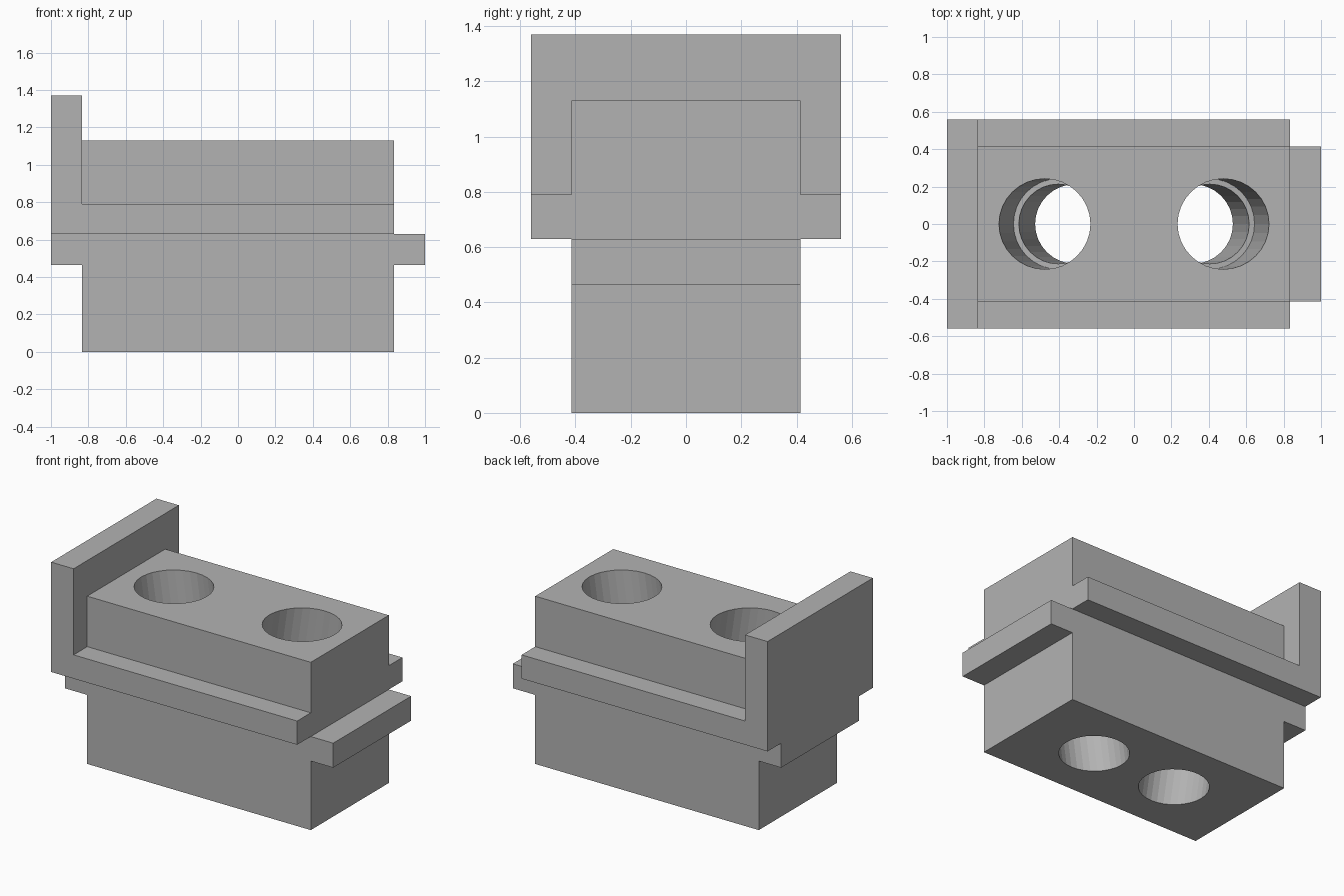
import bpy, bmesh, math
from mathutils import Matrix, Vector

if "Cube" in bpy.data.objects:
    bpy.data.objects.remove(bpy.data.objects["Cube"])

grey = bpy.data.materials.new("plain_grey")
grey.use_nodes = True
colour = (0.45, 0.45, 0.45, 1)
grey.diffuse_color = colour
grey.node_tree.nodes["Principled BSDF"].inputs["Base Color"].default_value = colour

# Shared levels and widths
X_BODY, Y_BODY, Y_FLANGE = 0.833, 0.415, 0.56
Z_TAB, Z_JOINT, Z_FLANGE, Z_TOP, Z_WALL = 0.465, 0.63, 0.79, 1.13, 1.37
TILT = math.atan(0.145)


def make_object(name, bm):
    mesh = bpy.data.meshes.new(name)
    bm.to_mesh(mesh)
    bm.free()
    mesh.materials.append(grey)
    obj = bpy.data.objects.new(name, mesh)
    bpy.context.collection.objects.link(obj)
    return obj


def box(name, x0, x1, half_y, z0, z1):
    bm = bmesh.new()
    centre = Matrix.Translation(((x0 + x1) / 2, 0, (z0 + z1) / 2))
    size = Matrix.Diagonal((x1 - x0, 2 * half_y, z1 - z0, 1))
    bmesh.ops.create_cube(bm, size=1, matrix=centre @ size)
    return make_object(name, bm)


def bore(name, side, radius, low, high):
    """Cylinder along the leaning hole axis; low and high are measured from the joint."""
    bm = bmesh.new()
    x_joint = side * 0.405
    place = (Matrix.Translation((x_joint, 0, Z_JOINT))
             @ Matrix.Rotation(side * TILT, 4, "Y")
             @ Matrix.Translation((0, 0, (low + high) / 2)))
    bmesh.ops.create_cone(bm, cap_ends=True, segments=32, radius1=radius,
                          radius2=radius, depth=high - low, matrix=place)
    return make_object(name, bm)


def combine(target, tool, operation):
    tool.hide_render = True
    mod = target.modifiers.new(tool.name, "BOOLEAN")
    mod.operation, mod.solver, mod.object = operation, "EXACT", tool
    bpy.context.view_layer.objects.active = target
    bpy.ops.object.modifier_apply(modifier=mod.name)
    bpy.data.objects.remove(tool)


# Main block with cross tongue, side flanges and end wall
body = box("slotted_block", -X_BODY, X_BODY, Y_BODY, 0, Z_TOP)
combine(body, box("tongue", -1, 1, Y_BODY, Z_TAB, Z_JOINT), "UNION")
combine(body, box("flange", -1, X_BODY, Y_FLANGE, Z_JOINT, Z_FLANGE), "UNION")
combine(body, box("end_wall", -1, -X_BODY, Y_FLANGE, Z_JOINT, Z_WALL), "UNION")

# Two leaning stepped holes, wider in the upper half
for side in (-1, 1):
    combine(body, bore("narrow_bore", side, 0.213, -1, 0.2), "DIFFERENCE")
    combine(body, bore("wide_bore", side, 0.242, 0, 1), "DIFFERENCE")

# Merge the flat faces left by the joins
bm = bmesh.new()
bm.from_mesh(body.data)
bmesh.ops.remove_doubles(bm, verts=bm.verts, dist=0.0001)
bmesh.ops.dissolve_limit(bm, angle_limit=math.radians(1), verts=bm.verts, edges=bm.edges)
for face in bm.faces:
    face.smooth = False
bm.to_mesh(body.data)
bm.free()
